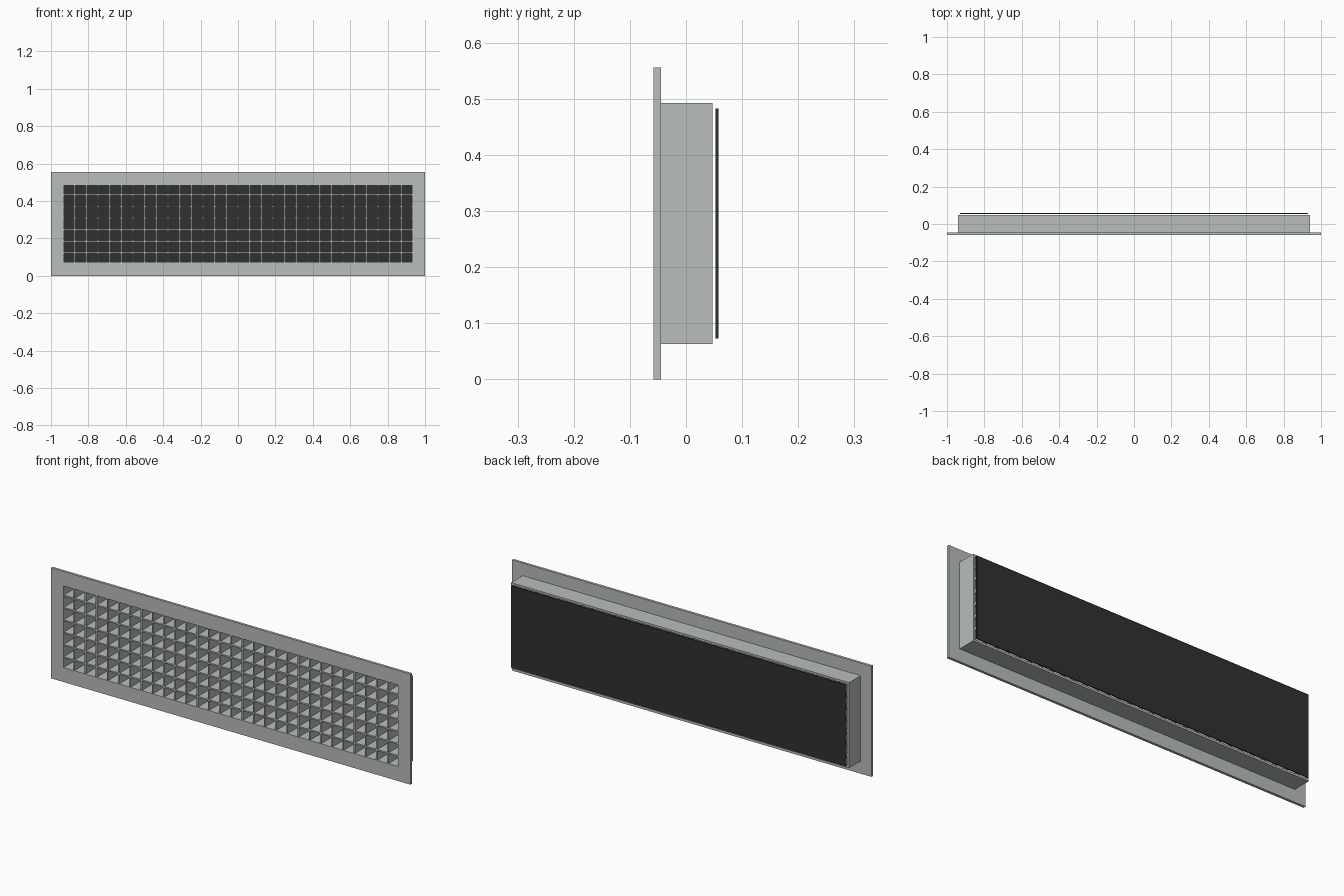
import bpy
import bmesh

if "Cube" in bpy.data.objects:
    bpy.data.objects.remove(bpy.data.objects["Cube"])


def material(name, rgb):
    m = bpy.data.materials.new(name)
    m.diffuse_color = (*rgb, 1)
    m.use_nodes = True
    m.node_tree.nodes["Principled BSDF"].inputs["Base Color"].default_value = m.diffuse_color
    return m


GREY = material("light grey metal", (0.48, 0.51, 0.50))
BLACK = material("black", (0.03, 0.03, 0.03))
MID = 0.278            # height of the grille centre
OPEN_X, OPEN_Z = 0.93, 0.205   # half size of the opening


def finish(name, bm, mat):
    bmesh.ops.recalc_face_normals(bm, faces=bm.faces)
    mesh = bpy.data.meshes.new(name)
    bm.to_mesh(mesh)
    bm.free()
    mesh.materials.append(mat)
    obj = bpy.data.objects.new(name, mesh)
    bpy.context.collection.objects.link(obj)
    return obj


def add_box(bm, x0, x1, y0, y1, z0, z1):
    v = [bm.verts.new((x, y, z)) for x in (x0, x1) for y in (y0, y1) for z in (z0, z1)]
    for f in ((0, 1, 3, 2), (4, 5, 7, 6), (0, 1, 5, 4),
              (2, 3, 7, 6), (0, 2, 6, 4), (1, 3, 7, 5)):
        bm.faces.new([v[i] for i in f])


def ring(name, hx, hz, y0, y1):
    """Rectangular frame around the opening."""
    bm = bmesh.new()
    loops = []
    for w, h, y in ((hx, hz, y0), (hx, hz, y1), (OPEN_X, OPEN_Z, y1), (OPEN_X, OPEN_Z, y0)):
        loops.append([bm.verts.new((sx * w, y, MID + sz * h))
                      for sx, sz in ((-1, -1), (1, -1), (1, 1), (-1, 1))])
    for a in range(4):
        p, q = loops[a], loops[(a + 1) % 4]
        for i in range(4):
            j = (i + 1) % 4
            bm.faces.new((p[i], p[j], q[j], q[i]))
    return finish(name, bm, GREY)


# Front flange and the duct collar behind it
ring("front_flange", 1.0, 0.278, -0.058, -0.045)
ring("duct_collar", 0.94, 0.215, -0.045, 0.047)

# Egg-crate bars
PITCH, HALF = 0.062, 0.0035
bm = bmesh.new()
for k in range(-14, 15):
    x = k * 0.0624
    add_box(bm, x - HALF, x + HALF, -0.056, 0.046, MID - OPEN_Z, MID + OPEN_Z)
finish("vertical_bars", bm, GREY)

bm = bmesh.new()
for k in range(6):
    z = MID + (k - 2.5) * PITCH
    add_box(bm, -OPEN_X, OPEN_X, -0.0555, 0.0455, z - HALF, z + HALF)
finish("horizontal_bars", bm, GREY)

# Dark plate closing the back
bm = bmesh.new()
add_box(bm, -OPEN_X, OPEN_X, 0.053, 0.058, MID - OPEN_Z, MID + OPEN_Z)
finish("back_plate", bm, BLACK)
